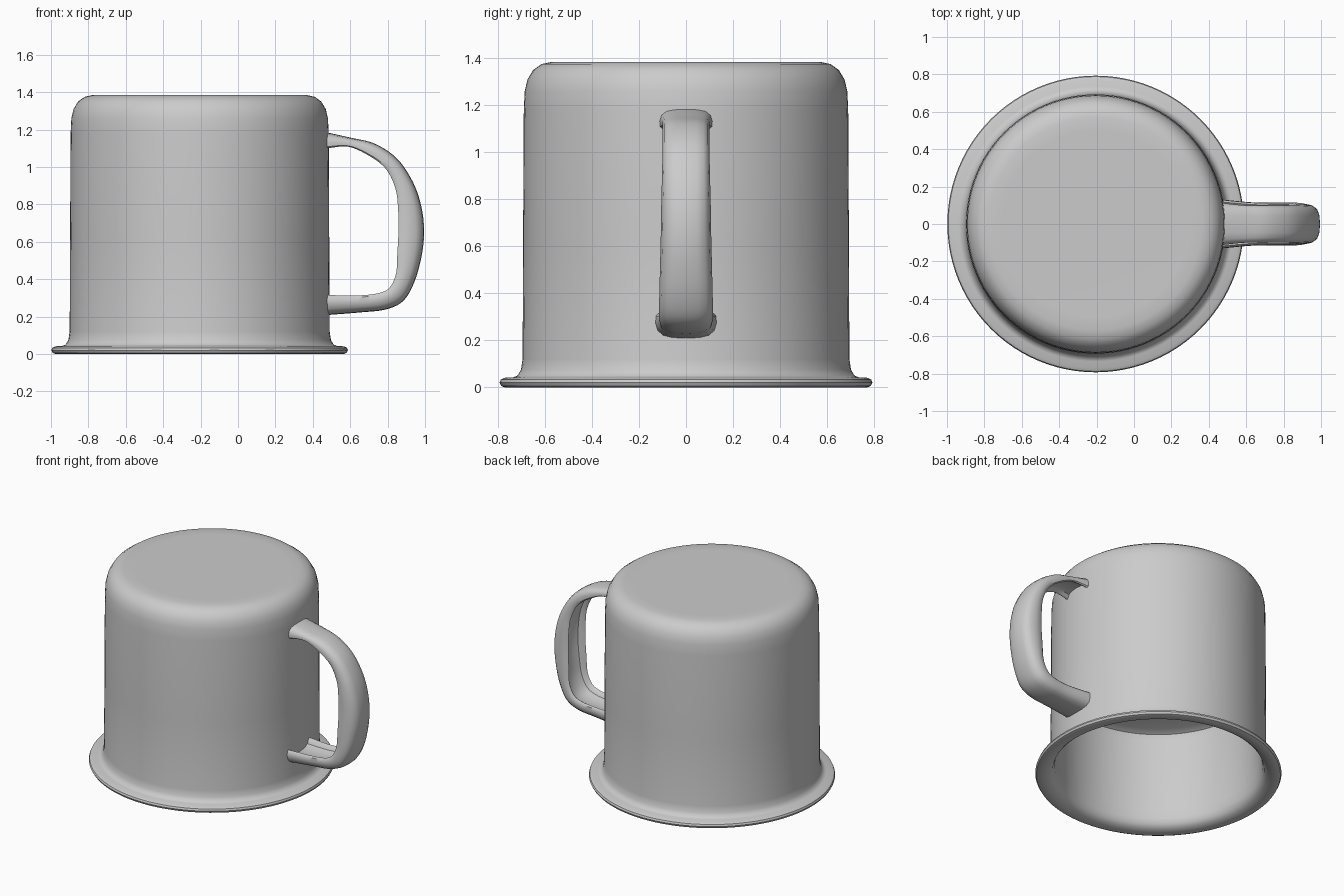
import bpy, bmesh, math
from mathutils import Vector

if "Cube" in bpy.data.objects:
    bpy.data.objects.remove(bpy.data.objects["Cube"])

CX = -0.205          # axis of the cup body
SEG = 96


def finish(name, bm):
    bmesh.ops.remove_doubles(bm, verts=bm.verts, dist=1e-5)
    bmesh.ops.recalc_face_normals(bm, faces=bm.faces)
    me = bpy.data.meshes.new(name)
    bm.to_mesh(me)
    bm.free()
    ob = bpy.data.objects.new(name, me)
    bpy.context.collection.objects.link(ob)
    bpy.ops.object.select_all(action='DESELECT')
    ob.select_set(True)
    bpy.context.view_layer.objects.active = ob
    bpy.ops.object.shade_smooth_by_angle(angle=math.radians(40))
    return ob


def smooth_path(pts, steps=5):
    """Catmull-Rom curve through the points."""
    pts = [Vector(p) for p in pts]
    p = [2 * pts[0] - pts[1]] + pts + [2 * pts[-1] - pts[-2]]
    out = []
    for i in range(1, len(p) - 2):
        a, b, c, d = p[i - 1:i + 3]
        for s in range(steps):
            t = s / steps
            out.append(0.5 * (2 * b + (c - a) * t + (2 * a - 5 * b + 4 * c - d) * t * t
                              + (3 * b - a - 3 * c + d) * t ** 3))
    return out + [pts[-1]]


# Upturned cup: closed base on top, flared rolled rim below, hollow inside
profile = [(0, 1.382), (0.50, 1.385), (0.57, 1.385), (0.615, 1.375), (0.65, 1.35),
           (0.674, 1.31), (0.686, 1.26), (0.69, 1.18), (0.693, 0.60), (0.695, 0.12),
           (0.702, 0.075), (0.717, 0.05), (0.735, 0.043), (0.772, 0.041), (0.788, 0.033),
           (0.793, 0.02), (0.786, 0.006), (0.77, 0.0), (0.735, 0.004), (0.705, 0.014),
           (0.682, 0.035), (0.67, 0.07), (0.665, 0.13), (0.662, 0.64), (0.65, 0.68),
           (0.61, 0.70), (0, 0.71)]
bm = bmesh.new()
verts = [bm.verts.new((CX + r, 0, z)) for r, z in profile]
edges = [bm.edges.new(pair) for pair in zip(verts, verts[1:])]
bmesh.ops.spin(bm, geom=verts + edges, cent=(CX, 0, 0), axis=(0, 0, 1),
               angle=2 * math.pi, steps=SEG)
finish("cup_body", bm)

# Handle: channel section, hollow towards the cup, swept between two rails.
# Each station: outer x, outer z, inner x, inner z, half width
stations = [(0.475, 1.185, 0.475, 1.10, 0.112), (0.60, 1.157, 0.59, 1.108, 0.10),
            (0.73, 1.125, 0.70, 1.06, 0.10), (0.85, 1.045, 0.79, 0.99, 0.10),
            (0.935, 0.92, 0.84, 0.89, 0.102), (0.98, 0.79, 0.855, 0.79, 0.105),
            (0.995, 0.66, 0.858, 0.66, 0.107), (0.983, 0.53, 0.852, 0.54, 0.11),
            (0.945, 0.39, 0.845, 0.43, 0.113), (0.885, 0.285, 0.81, 0.355, 0.115),
            (0.79, 0.238, 0.75, 0.325, 0.115), (0.65, 0.222, 0.64, 0.313, 0.115),
            (0.475, 0.208, 0.475, 0.315, 0.13)]
half = [(0.0, 0.0), (0.45, 0.03), (0.75, 0.12), (0.93, 0.32), (1.0, 0.62),
        (0.98, 0.90), (0.90, 1.0), (0.80, 0.92), (0.70, 0.68), (0.40, 0.55), (0.0, 0.52)]
section = half + [(-y, t) for y, t in half[-2:0:-1]]
bm = bmesh.new()
rings = []
for ox, oz, ix, iz, w in smooth_path(stations):
    rings.append([bm.verts.new((ox + (ix - ox) * t, y * w, oz + (iz - oz) * t))
                  for y, t in section])
n = len(section)
for a, b in zip(rings, rings[1:]):
    for i in range(n):
        bm.faces.new((a[i], a[(i + 1) % n], b[(i + 1) % n], b[i]))
bm.faces.new(rings[0])
bm.faces.new(rings[-1])
finish("handle", bm)
